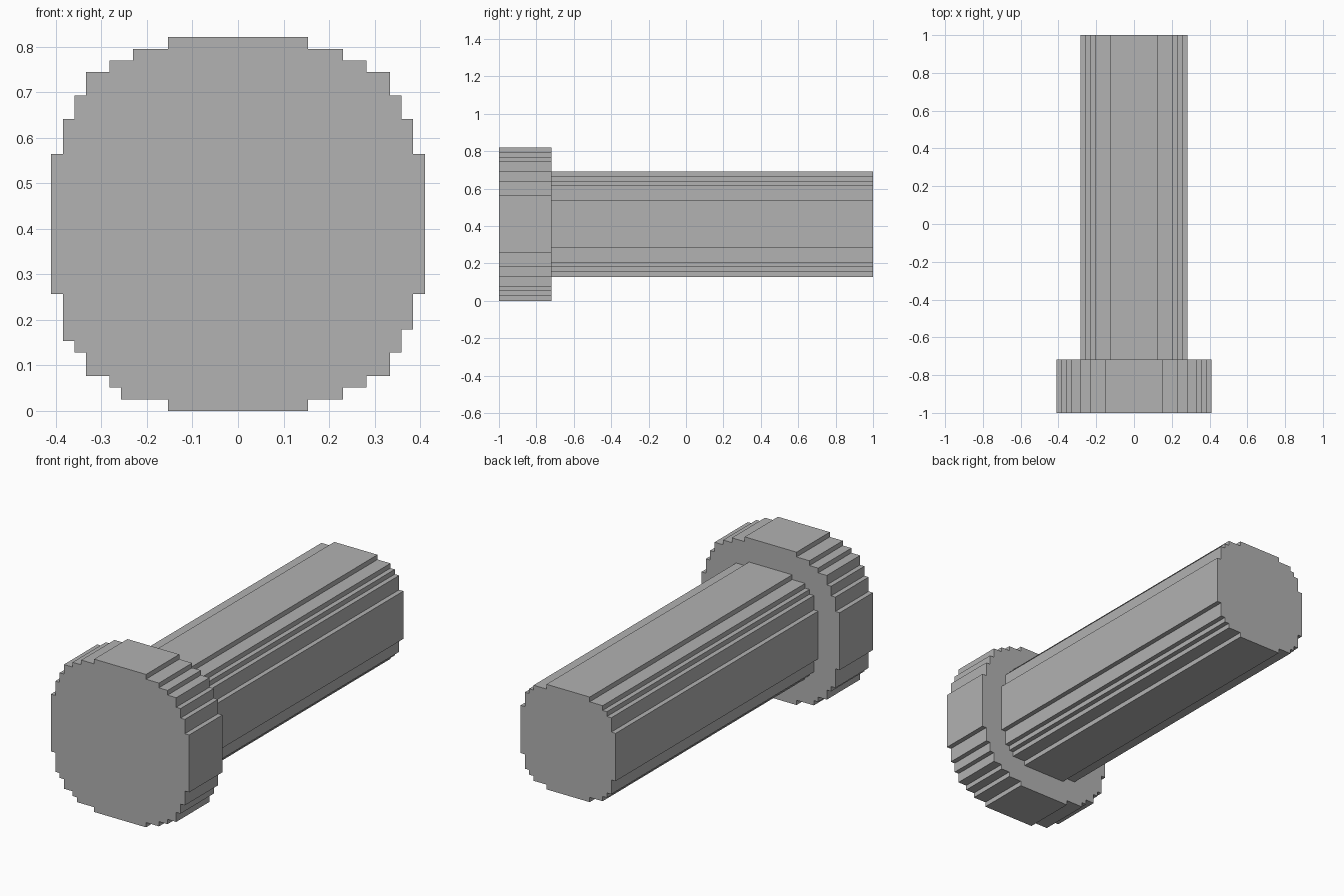
import bpy
import bmesh

VOXEL = 2 / 78      # size of one stair step
MID = 16            # height of the axis, in steps

cube = bpy.data.objects.get("Cube")
if cube:
    bpy.data.objects.remove(cube)

grey = bpy.data.materials.new("plain_grey")
grey.use_nodes = True
colour = (0.445, 0.445, 0.445, 1)
grey.diffuse_color = colour
grey.node_tree.nodes["Principled BSDF"].inputs["Base Color"].default_value = colour


def stairs(steps, sx, sz):
    """Corner points of one stepped quadrant, from the side to the top."""
    points = []
    for i, (x, z) in enumerate(steps):
        if i:
            points.append((sx * x, sz * steps[i - 1][1]))
        points.append((sx * x, sz * z))
    return points


def stepped_bar(name, quadrants, y_start, y_end):
    """Extrude a stepped round outline along y; quadrants run counterclockwise."""
    outline = []
    for steps, sx, sz in quadrants:
        corner = stairs(steps, sx, sz)
        outline += corner if sx * sz > 0 else corner[::-1]
    bm = bmesh.new()
    verts = [bm.verts.new((x * VOXEL, y_start, (z + MID) * VOXEL)) for x, z in outline]
    face = bm.faces.new(verts)
    grown = bmesh.ops.extrude_face_region(bm, geom=[face])["geom"]
    moved = [g for g in grown if isinstance(g, bmesh.types.BMVert)]
    bmesh.ops.translate(bm, verts=moved, vec=(0, y_end - y_start, 0))
    bmesh.ops.recalc_face_normals(bm, faces=bm.faces)
    mesh = bpy.data.meshes.new(name)
    bm.to_mesh(mesh)
    bm.free()
    mesh.materials.append(grey)
    obj = bpy.data.objects.new(name, mesh)
    bpy.context.collection.objects.link(obj)
    return obj


# Each step is (half width, height above the axis)
head = [(16, 6), (15, 9), (14, 11), (13, 13), (11, 14), (9, 15), (6, 16)]
head_low = [(16, 6), (15, 10), (14, 11), (13, 13), (11, 14), (10, 15), (6, 16)]
shaft = [(11, 5), (10, 8), (9, 9), (8, 10), (5, 11)]

# Wide head at the front, with one slightly uneven lower corner
head_end = -1 + 11 * VOXEL
stepped_bar("bolt_head", [(head, 1, 1), (head, -1, 1), (head_low, -1, -1), (head, 1, -1)],
            -1, head_end)

# Long shaft running to the back
stepped_bar("bolt_shaft", [(shaft, 1, 1), (shaft, -1, 1), (shaft, -1, -1), (shaft, 1, -1)],
            head_end, 1)
